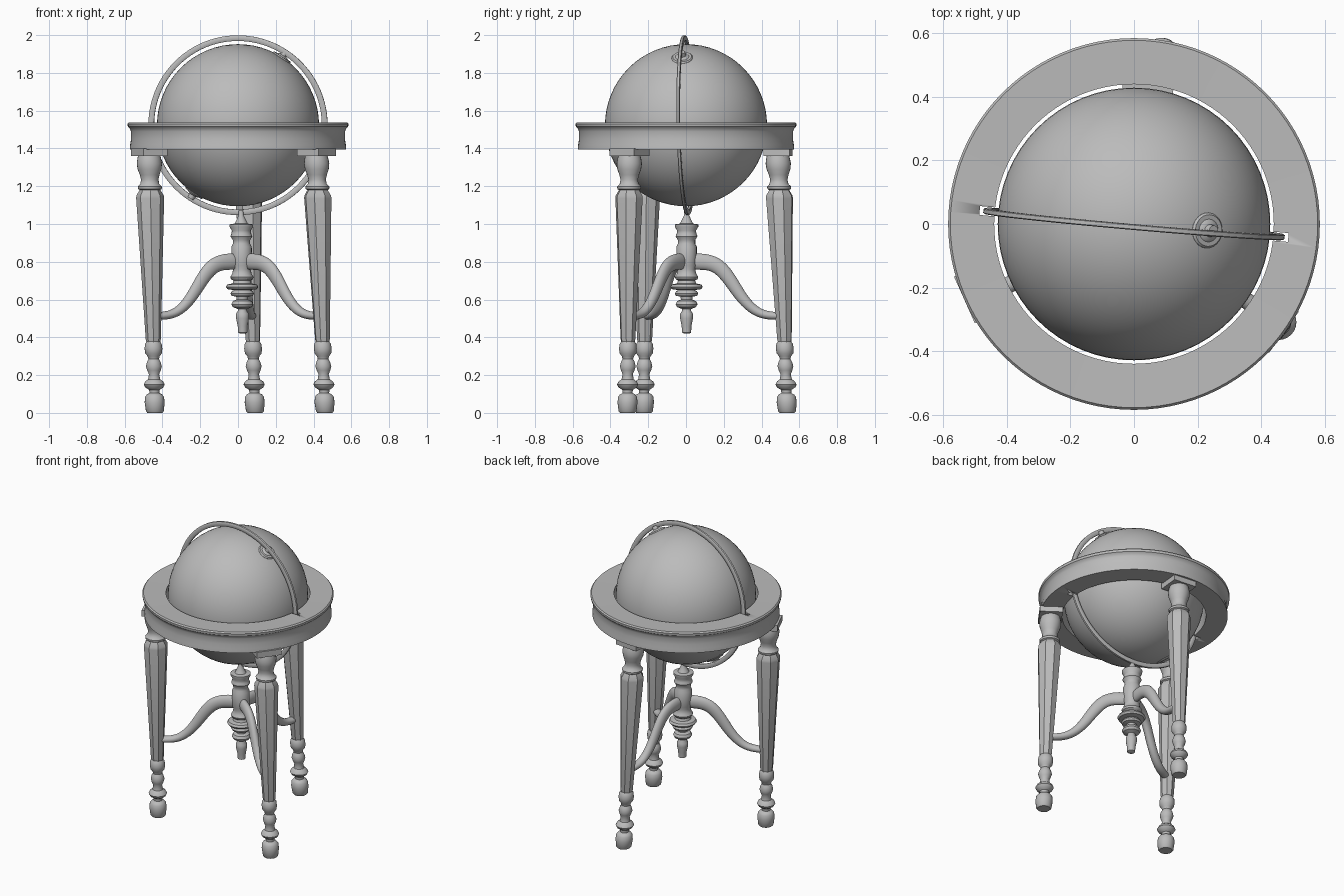
import bpy, bmesh, math
from mathutils import Vector, Matrix, Euler

old = bpy.data.objects.get("Cube")
if old:
    bpy.data.objects.remove(old, do_unlink=True)

GREY = (0.5, 0.5, 0.5, 1.0)
mat = bpy.data.materials.new("plain grey")
mat.use_nodes = True
mat.diffuse_color = GREY
mat.node_tree.nodes["Principled BSDF"].inputs["Base Color"].default_value = GREY


def finish(bm, name, angle=40):
    """Turn a bmesh into a shaded object."""
    bmesh.ops.recalc_face_normals(bm, faces=bm.faces)
    me = bpy.data.meshes.new(name)
    bm.to_mesh(me)
    bm.free()
    ob = bpy.data.objects.new(name, me)
    bpy.context.collection.objects.link(ob)
    me.materials.append(mat)
    bpy.ops.object.select_all(action='DESELECT')
    ob.select_set(True)
    bpy.context.view_layer.objects.active = ob
    bpy.ops.object.shade_smooth_by_angle(angle=math.radians(angle))
    return ob


def loft(bm, rings, closed=False):
    """Skin a list of vertex rings; cap the ends unless closed."""
    n = len(rings[0])
    pairs = list(zip(rings, rings[1:] + rings[:1])) if closed else list(zip(rings, rings[1:]))
    for a, b in pairs:
        for i in range(n):
            j = (i + 1) % n
            bm.faces.new((a[i], a[j], b[j], b[i]))
    if not closed:
        bm.faces.new(rings[0])
        bm.faces.new(rings[-1])


def lathe(name, profile, axis=lambda z: (0, 0), sides=24, closed=False, angle=40, turn=0):
    """Turn (radius, height) points about a possibly leaning axis."""
    bm = bmesh.new()
    rings = []
    for r, z in profile:
        ox, oy = axis(z)
        ring = []
        for i in range(sides):
            t = math.tau * i / sides + turn
            ring.append(bm.verts.new((ox + r * math.cos(t), oy + r * math.sin(t), z)))
        rings.append(ring)
    loft(bm, rings, closed)
    return finish(bm, name, angle)


def box(name, size, centre, turn):
    bm = bmesh.new()
    bmesh.ops.create_cube(bm, size=1, matrix=Matrix.Translation(centre)
                          @ Matrix.Rotation(turn, 4, 'Z') @ Matrix.Diagonal((*size, 1)))
    return finish(bm, name)


def lean(bottom, top, height=1.36):
    b, t = Vector(bottom), Vector(top)
    return lambda z: b.lerp(t, z / height)


CENTRE = Vector((0, 0, 1.523))
SWING = math.radians(-5)

# Globe
bm = bmesh.new()
bmesh.ops.create_uvsphere(bm, u_segments=64, v_segments=32, radius=0.429,
                          matrix=Matrix.Translation(CENTRE))
finish(bm, "globe")

# Horizon ring with moulded rim and two slots for the meridian
table = lathe("horizon_ring", [(0.44, 1.535), (0.578, 1.538), (0.585, 1.53), (0.583, 1.515),
                               (0.572, 1.505), (0.567, 1.49), (0.566, 1.45), (0.571, 1.42),
                               (0.573, 1.395), (0.44, 1.395)], sides=96, closed=True)
for side in (-1, 1):
    spot = Matrix.Rotation(SWING, 3, 'Z') @ Vector((side * 0.45, 0, 1.47))
    cutter = box("slot_cutter", (0.075, 0.028, 0.3), spot, SWING)
    cutter.hide_render = True
    mod = table.modifiers.new("slot", 'BOOLEAN')
    mod.object, mod.operation, mod.solver = cutter, 'DIFFERENCE', 'EXACT'
    bpy.ops.object.select_all(action='DESELECT')
    bpy.context.view_layer.objects.active = table
    table.select_set(True)
    bpy.ops.object.modifier_apply(modifier=mod.name)
    bpy.data.objects.remove(cutter, do_unlink=True)

# Meridian hoop
hoop = lathe("meridian_hoop", [(0.446, -0.006), (0.45, -0.009), (0.472, -0.009), (0.476, -0.006),
                               (0.476, 0.006), (0.472, 0.009), (0.45, 0.009), (0.446, 0.006)],
             sides=96, closed=True)
hoop.location = CENTRE
hoop.rotation_euler = Euler((math.radians(91.2), 0, SWING))

# Pole bearings
for name, tilt in (("north_bearing", 33), ("south_bearing", 213)):
    cap = lathe(name, [(0.056, 0.41), (0.056, 0.426), (0.05, 0.433), (0.036, 0.433),
                       (0.03, 0.438), (0.02, 0.441), (0.017, 0.462)])
    cap.location = CENTRE
    cap.rotation_euler = Euler((0, math.radians(tilt), SWING))

# Central turned post with pendant and hoop pin
post_axis = lean((0.031, 0.003), (0.012, 0.003))
lathe("centre_post", [
    (0.014, 0.42), (0.024, 0.425), (0.026, 0.46), (0.034, 0.50), (0.034, 0.525), (0.024, 0.54),
    (0.024, 0.55), (0.05, 0.56), (0.058, 0.575), (0.05, 0.592), (0.03, 0.60), (0.032, 0.615),
    (0.056, 0.62), (0.062, 0.632), (0.054, 0.645), (0.042, 0.65), (0.078, 0.655),
    (0.086, 0.667), (0.078, 0.68), (0.05, 0.685), (0.045, 0.70), (0.058, 0.708), (0.062, 0.72),
    (0.052, 0.735), (0.046, 0.76), (0.054, 0.78), (0.054, 0.88), (0.046, 0.895), (0.046, 0.915),
    (0.058, 0.935), (0.052, 0.95), (0.05, 0.965), (0.062, 0.985), (0.062, 0.998), (0.035, 1.002),
    (0.028, 1.015), (0.014, 1.045), (0.012, 1.075)], post_axis)

# Turned leg sections
foot = [(0.04, 0.0), (0.047, 0.008), (0.053, 0.055), (0.05, 0.085), (0.04, 0.098), (0.026, 0.105),
        (0.028, 0.122), (0.048, 0.135), (0.056, 0.15), (0.048, 0.166), (0.032, 0.178),
        (0.027, 0.205), (0.036, 0.225), (0.042, 0.247), (0.036, 0.27), (0.028, 0.285),
        (0.032, 0.30), (0.044, 0.315), (0.047, 0.34), (0.044, 0.365), (0.034, 0.38)]
shaft = [(0.034, 0.365), (0.04, 0.39), (0.074, 1.135), (0.073, 1.15), (0.052, 1.185)]
capital = [(0.048, 1.165), (0.05, 1.178), (0.062, 1.185), (0.064, 1.198), (0.05, 1.212),
           (0.046, 1.235), (0.052, 1.26), (0.063, 1.29), (0.067, 1.32), (0.063, 1.345),
           (0.058, 1.365)]
legs = {"back": ((0.09, 0.535), (0.05, 0.487)),
        "left": ((0.46, -0.31), (0.415, -0.30)),
        "right": ((-0.44, -0.223), (-0.47, -0.21))}

# Arm stations: distance along, height, thickness
arm_path = [(0.0, 0.80, 0.085), (0.1, 0.803, 0.085), (0.17, 0.78, 0.08), (0.23, 0.705, 0.07),
            (0.29, 0.605, 0.06), (0.36, 0.535, 0.05), (0.43, 0.513, 0.042), (0.51, 0.513, 0.04)]

for side, (low, high) in legs.items():
    axis = lean(low, high)
    facing = math.atan2(high[1], high[0])
    lathe(side + "_leg_foot", foot, axis)
    lathe(side + "_leg_shaft", shaft, axis, sides=8, angle=30, turn=facing + math.pi / 8)
    lathe(side + "_leg_capital", capital, axis)
    box(side + "_leg_block", (0.14, 0.16, 0.04), (*high, 1.38), facing)

    # Curved arm from the post to the leg
    start = post_axis(0.8)
    reach = axis(0.51) - start
    along = reach.normalized()
    bm = bmesh.new()
    rings = []
    for k, (d, z, thick) in enumerate(arm_path):
        p, q = arm_path[max(k - 1, 0)], arm_path[min(k + 1, len(arm_path) - 1)]
        slope = Vector((q[0] - p[0], q[1] - p[1])).normalized()
        ring = []
        for i in range(8):
            t = math.tau * (i + 0.5) / 8
            across = 0.029 * math.cos(t)
            up = 0.57 * thick * math.sin(t)
            flat = start + along * (d * reach.length / 0.51 - slope.y * up)
            flat = flat + Vector((-along.y, along.x)) * across
            ring.append(bm.verts.new((*flat, z + slope.x * up)))
        rings.append(ring)
    loft(bm, rings)
    arm = finish(bm, side + "_arm", 60)
    arm.modifiers.new("smooth", 'SUBSURF').levels = 2
    arm.modifiers["smooth"].render_levels = 2
